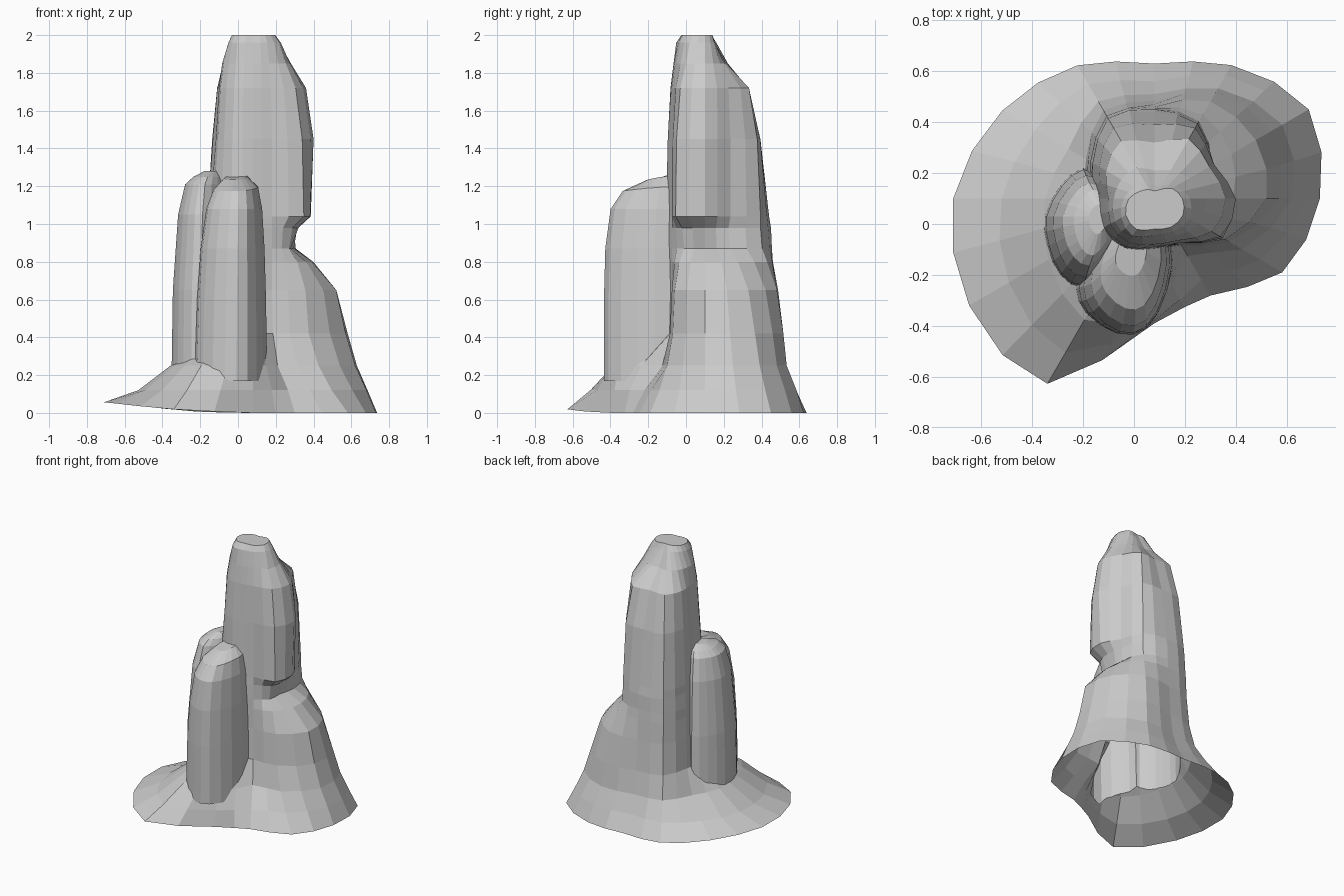
import bpy, bmesh, math

if "Cube" in bpy.data.objects:
    bpy.data.objects.remove(bpy.data.objects["Cube"])


def refine(pts):
    """Double the points of a closed outline with a smooth midpoint."""
    n, out = len(pts), []
    for i in range(n):
        a, b, c, d = (pts[(i + k) % n] for k in (-1, 0, 1, 2))
        out.append(b)
        out.append(tuple((9 * (b[k] + c[k]) - a[k] - d[k]) / 16 for k in range(3)))
    return out


def loft(name, rings):
    """Skin a stack of rings, capped at both ends."""
    bm = bmesh.new()
    rows = [[bm.verts.new(p) for p in refine(r)] for r in rings]
    for lo, hi in zip(rows, rows[1:]):
        n = len(lo)
        for i in range(n):
            j = (i + 1) % n
            bm.faces.new((lo[i], lo[j], hi[j], hi[i]))
    bm.faces.new(rows[-1])
    bm.faces.new(rows[0][::-1])
    bmesh.ops.recalc_face_normals(bm, faces=bm.faces)
    mesh = bpy.data.meshes.new(name)
    bm.to_mesh(mesh)
    bm.free()
    ob = bpy.data.objects.new(name, mesh)
    bpy.context.collection.objects.link(ob)
    return ob


def polar_ring(z, radii, lift=0.0):
    pts = []
    for i, r in enumerate(radii):
        a = math.tau * i / len(radii)
        x, y = 0.08 + r * math.cos(a), 0.1 + r * math.sin(a)
        pts.append((x, y, z + lift * max(0, -x - 0.15)))
    return pts


# flared foot: radii every 30 degrees, starting at +x
foot = [
    (0.00, (.65, .70, .605, .53, .604, .69, .79, .84, .84, .49, .44, .58)),
    (0.12, (.60, .64, .56, .46, .52, .54, .60, .66, .70, .48, .37, .48)),
    (0.25, (.54, .58, .50, .41, .44, .39, .43, .48, .55, .45, .26, .40)),
]
# tall spire with right shoulder, notch and overhang
spire = [
    (0.42, (.49, .53, .48, .385, .40, .31, .27, .27, .25, .20, .21, .34)),
    (0.65, (.44, .46, .44, .37, .38, .30, .26, .26, .24, .20, .20, .32)),
    (0.80, (.31, .35, .38, .36, .375, .29, .25, .25, .23, .20, .20, .27)),
    (0.87, (.20, .26, .35, .355, .37, .29, .24, .25, .23, .20, .20, .22)),
    (0.98, (.24, .25, .34, .35, .365, .28, .24, .25, .23, .20, .20, .24)),
    (1.04, (.305, .27, .34, .34, .36, .28, .235, .245, .23, .20, .20, .31)),
    (1.45, (.32, .27, .32, .29, .32, .25, .20, .215, .22, .19, .20, .30)),
    (1.72, (.28, .25, .27, .22, .26, .22, .18, .20, .20, .18, .19, .26)),
    (1.85, (.20, .16, .13, .11, .14, .15, .16, .18, .18, .165, .17, .20)),
    (1.96, (.14, .10, .06, .05, .07, .09, .12, .15, .17, .145, .15, .16)),
    (2.00, (.11, .08, .04, .03, .04, .06, .10, .13, .14, .12, .13, .13)),
]
skin = [polar_ring(z, r, 0.1 if i == 0 else 0.0)
        for i, (z, r) in enumerate(foot + spire)]
plug = [(x, y, -0.5) for x, y, z in skin[0]]      # trimmed away after the union
rock = loft("rock_spire", [plug] + skin)


def pillar(name, outline, profile):
    """Side column: one outline shrinking toward a pivot, fused into the rock."""
    ob = loft(name, [[(px + (x - px) * sx, py + (y - py) * sy,
                       z + tilt * math.hypot(x - px, y - py)) for x, y in outline]
                     for z, sx, sy, px, py, tilt in profile])
    ob.hide_render = True
    mod = rock.modifiers.new(name, "BOOLEAN")
    mod.operation, mod.solver, mod.object = "UNION", "EXACT", ob
    return ob


# front side column
front = pillar("front_pillar",
               [(.15, -.08), (.135, -.26), (.05, -.41), (-.07, -.43), (-.19, -.35),
                (-.23, -.25), (-.20, -.12), (-.12, .02), (.05, .02)],
               [(.17, 1.0, 1.0, .04, -.08, 0), (.60, .95, 1.0, .04, -.08, 0),
                (.87, .88, .98, .04, -.08, 0), (1.08, .77, .90, .04, -.08, 0),
                (1.21, .62, .72, .03, -.08, -.10), (1.27, .32, .35, .0, -.08, -.10)])

# left side column
left = pillar("left_pillar",
              [(-.08, .16), (-.20, .22), (-.29, .15), (-.35, .03), (-.34, -.09),
               (-.29, -.20), (-.20, -.25), (-.10, -.15), (-.04, .0)],
              [(.20, 1.0, 1.0, -.12, .03, 0), (.65, .97, .97, -.12, .03, 0),
               (1.05, .85, .85, -.12, .03, 0), (1.21, .69, .69, -.12, .03, 0),
               (1.25, .50, .55, -.12, .03, 0), (1.28, .25, .25, -.12, .03, 0)])

# fuse everything into one skin and open the underside
bpy.context.view_layer.update()
fused = bpy.data.meshes.new_from_object(
    rock.evaluated_get(bpy.context.evaluated_depsgraph_get()))
rock.modifiers.clear()
rock.data = fused
for ob in (front, left):
    bpy.data.objects.remove(ob)
bm = bmesh.new()
bm.from_mesh(fused)
bmesh.ops.delete(bm, geom=[v for v in bm.verts if v.co.z < -0.4], context="VERTS")
bm.to_mesh(fused)
bm.free()
